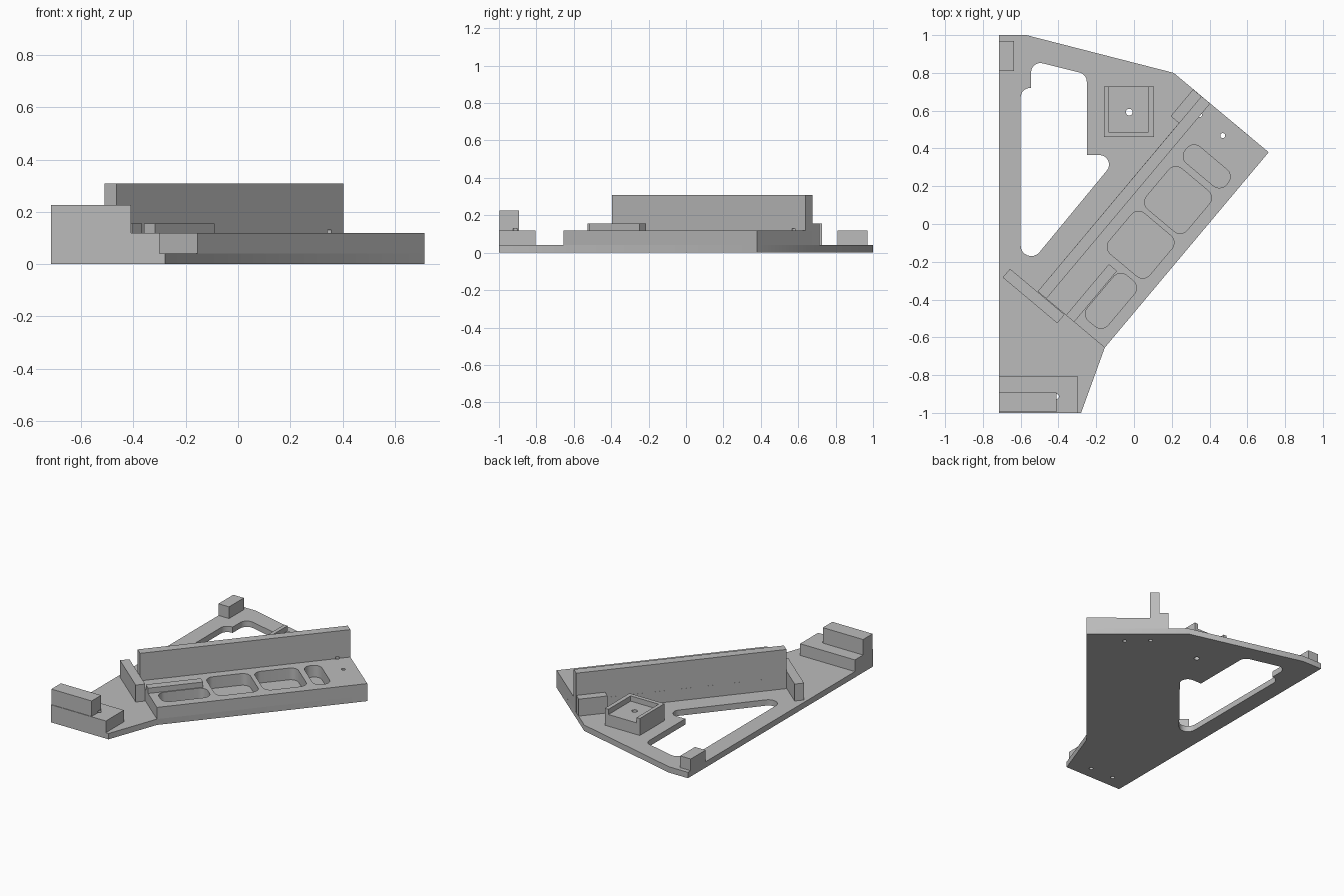
import bpy, bmesh, math
from mathutils import Vector, Matrix

if "Cube" in bpy.data.objects:
    bpy.data.objects.remove(bpy.data.objects["Cube"])

grey = bpy.data.materials.new("light grey")
grey.diffuse_color = (0.5, 0.5, 0.5, 1)
grey.use_nodes = True
grey.node_tree.nodes["Principled BSDF"].inputs["Base Color"].default_value = grey.diffuse_color

# Diagonal frame: U runs along the platform, V points across it to the outer edge
U = Vector((0.643, 0.766))
V = Vector((0.766, -0.643))


def rounded(points, n=8):
    """Outline from (x, y, radius) corners, given in order."""
    out = []
    for i, (x, y, r) in enumerate(points):
        p = Vector((x, y))
        if r == 0:
            out.append(p)
            continue
        a = (Vector(points[i - 1][:2]) - p).normalized()
        b = (Vector(points[(i + 1) % len(points)][:2]) - p).normalized()
        half = a.angle(b) / 2
        c = p + (a + b).normalized() * (r / math.sin(half))
        start = p + a * (r / math.tan(half)) - c
        end = p + b * (r / math.tan(half)) - c
        sweep = math.atan2(start.x * end.y - start.y * end.x, start.dot(end))
        out += [c + Matrix.Rotation(sweep * k / n, 2) @ start for k in range(n + 1)]
    return out


def rect(x0, x1, y0, y1):
    return [(x0, y0), (x1, y0), (x1, y1), (x0, y1)]


def circle(x, y, r, n=20):
    return [(x + r * math.cos(math.tau * k / n), y + r * math.sin(math.tau * k / n)) for k in range(n)]


def diagonal_pocket(x, y, half_v, half_u, r=0.05):
    c = Vector((x, y))
    signs = [(-1, -1), (1, -1), (1, 1), (-1, 1)]
    return rounded([(*(c + V * half_v * s + U * half_u * t), r) for s, t in signs])


def diagonal_bar(corner, length, width):
    """Bar starting at a corner, running along U and spreading along V."""
    c = Vector(corner)
    return [c, c + V * width, c + V * width + U * length, c + U * length]


def slab(name, loops, z0, z1):
    """Extrude an outline (with inner loops as holes) from z0 to z1."""
    cu = bpy.data.curves.new(name, 'CURVE')
    cu.dimensions = '2D'
    cu.fill_mode = 'BOTH'
    cu.extrude = (z1 - z0) / 2
    for loop in loops:
        s = cu.splines.new('POLY')
        s.points.add(len(loop) - 1)
        for pt, q in zip(s.points, loop):
            pt.co = (q[0], q[1], 0, 1)
        s.use_cyclic_u = True
    tmp = bpy.data.objects.new(name + "_outline", cu)
    bpy.context.collection.objects.link(tmp)
    dg = bpy.context.evaluated_depsgraph_get()
    me = bpy.data.meshes.new_from_object(tmp.evaluated_get(dg))
    bpy.data.objects.remove(tmp)
    bm = bmesh.new()
    bm.from_mesh(me)
    bmesh.ops.translate(bm, verts=bm.verts, vec=(0, 0, (z0 + z1) / 2))
    bmesh.ops.remove_doubles(bm, verts=bm.verts, dist=1e-5)
    bmesh.ops.recalc_face_normals(bm, faces=bm.faces)
    bm.to_mesh(me)
    bm.free()
    me.name = name
    me.materials.clear()
    me.materials.append(grey)
    ob = bpy.data.objects.new(name, me)
    bpy.context.collection.objects.link(ob)
    return ob


# Base plate with its large window
plate = [(-0.715, 1), (-0.57, 1), (0.21, 0.80), (0.713, 0.38),
         (-0.155, -0.655), (-0.28, -1), (-0.715, -1)]
window = rounded([(-0.60, -0.27, 0.056), (-0.076, 0.365, 0.05), (-0.25, 0.365, 0),
                  (-0.25, 0.7925, 0.05), (-0.545, 0.866, 0.05), (-0.545, 0.72, 0),
                  (-0.60, 0.72, 0.05)])
base = slab("base_plate", [plate, window], 0, 0.04)

# Raised diagonal platform with four pockets
pockets = [diagonal_pocket(0.385, 0.305, 0.142, 0.056),
           diagonal_pocket(0.233, 0.127, 0.14, 0.14),
           diagonal_pocket(0.035, -0.11, 0.14, 0.14),
           diagonal_pocket(-0.122, -0.407, 0.071, 0.157)]
outline = [(0.713, 0.38), (-0.155, -0.655), (-0.51, -0.357), (0.357, 0.677)]
platform = slab("platform", [outline] + pockets, 0.04, 0.12)

# Tall fence wall, low rail, rear fence support and stop bar
wall = slab("fence_wall", [diagonal_bar((-0.51, -0.357), 1.349, 0.06)], 0.12, 0.308)
slab("low_rail", [diagonal_bar((-0.36, -0.483), 0.353, 0.056)], 0.12, 0.156)
slab("fence_support", [diagonal_bar((0.194, 0.571), 0.185, 0.06)], 0.04, 0.156)
slab("stop_bar", [diagonal_bar((-0.695, -0.283), 0.06, 0.377)], 0.04, 0.156)

# Stepped front block and rear corner block
foot = slab("front_block_lower", [rect(-0.715, -0.30, -1, -0.805)], 0.04, 0.12)
upper = slab("front_block_upper", [rect(-0.715, -0.41, -0.996, -0.893)], 0.12, 0.226)
slab("corner_block", [rect(-0.715, -0.635, 0.81, 0.97)], 0.04, 0.12)

# Square seat with a rim open to the rear
seat = slab("seat_block", [rect(-0.16, 0.105, 0.46, 0.728)], 0.04, 0.12)
rim = [(-0.16, 0.728), (-0.16, 0.46), (0.105, 0.46), (0.105, 0.728),
       (0.077, 0.728), (0.077, 0.488), (-0.135, 0.488), (-0.135, 0.728)]
slab("seat_rim", [rim], 0.12, 0.156)

# Drilled holes from below
holes = [circle(-0.025, 0.592, 0.018)] + [circle(x, y, 0.013) for x, y in
         [(0.47, 0.468), (0.347, 0.578), (-0.41, -0.913), (-0.588, -0.913)]]
drill = slab("drill_cutter", holes, -0.02, 0.13)
for ob in (base, platform, wall, foot, upper, seat):
    mod = ob.modifiers.new("holes", 'BOOLEAN')
    mod.operation = 'DIFFERENCE'
    mod.solver = 'EXACT'
    mod.object = drill
    dg = bpy.context.evaluated_depsgraph_get()
    me = bpy.data.meshes.new_from_object(ob.evaluated_get(dg))
    ob.modifiers.clear()
    ob.data = me
bpy.data.objects.remove(drill)

# Smooth the rounded corners, keep the edges sharp
for ob in bpy.context.scene.objects:
    ob.select_set(True)
    bpy.context.view_layer.objects.active = ob
bpy.ops.object.shade_smooth_by_angle(angle=math.radians(30))
